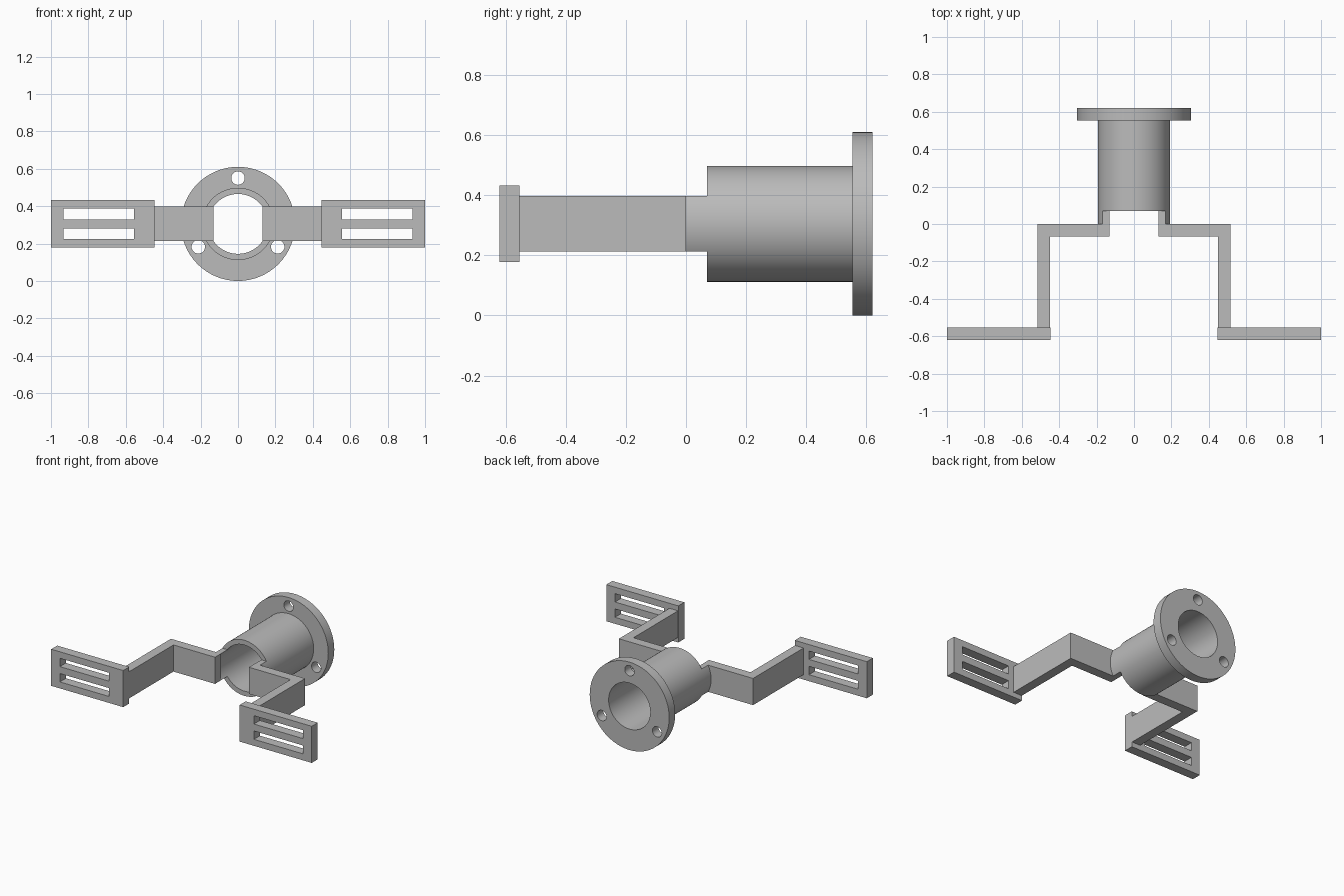
import bpy
import bmesh
from math import cos, sin, pi, radians
from mathutils import Vector

default = bpy.data.objects.get("Cube")
if default:
    bpy.data.objects.remove(default, do_unlink=True)

# Main dimensions
AXIS = 0.305        # height of the hub axis
FRONT, BACK = -0.62, 0.62
THICK = 0.066       # plate thickness
HALF_ARM = 0.0925   # half the strap height

grey = bpy.data.materials.new("plain grey")
grey.use_nodes = True
colour = (0.5, 0.5, 0.5, 1)
grey.diffuse_color = colour
grey.node_tree.nodes["Principled BSDF"].inputs["Base Color"].default_value = colour


def finish(name, bm):
    bmesh.ops.recalc_face_normals(bm, faces=bm.faces)
    mesh = bpy.data.meshes.new(name)
    bm.to_mesh(mesh)
    bm.free()
    mesh.materials.append(grey)
    obj = bpy.data.objects.new(name, mesh)
    bpy.context.collection.objects.link(obj)
    return obj


def prism(name, points, direction):
    """Closed outline pushed along a direction."""
    bm = bmesh.new()
    face = bm.faces.new([bm.verts.new(p) for p in points])
    moved = bmesh.ops.extrude_face_region(bm, geom=[face])["geom"]
    verts = [v for v in moved if isinstance(v, bmesh.types.BMVert)]
    bmesh.ops.translate(bm, verts=verts, vec=Vector(direction))
    return finish(name, bm)


def box(name, x, y, z):
    points = [(x[0], y[0], z[0]), (x[1], y[0], z[0]),
              (x[1], y[0], z[1]), (x[0], y[0], z[1])]
    return prism(name, points, (0, y[1] - y[0], 0))


def rod(name, x, z, radius, y, sides):
    points = [(x + radius * cos(2 * pi * i / sides), y[0],
               z + radius * sin(2 * pi * i / sides)) for i in range(sides)]
    return prism(name, points, (0, y[1] - y[0], 0))


def lathe(name, profile, sides):
    """Ring of (radius, y) profile points around the hub axis."""
    bm = bmesh.new()
    rings = [[bm.verts.new((r * cos(2 * pi * i / sides), y,
                            AXIS + r * sin(2 * pi * i / sides)))
              for i in range(sides)] for r, y in profile]
    for a, b in zip(rings, rings[1:] + rings[:1]):
        for i in range(sides):
            j = (i + 1) % sides
            bm.faces.new((a[i], a[j], b[j], b[i]))
    return finish(name, bm)


def cut(obj, cutters):
    bpy.context.view_layer.objects.active = obj
    for cutter in cutters:
        cutter.hide_render = True
        mod = obj.modifiers.new("cut", 'BOOLEAN')
        mod.operation = 'DIFFERENCE'
        mod.solver = 'EXACT'
        mod.object = cutter
        bpy.ops.object.modifier_apply(modifier=mod.name)
        bpy.data.objects.remove(cutter, do_unlink=True)


# Flanged hub: tube and bolt flange turned as one piece
flange_front = BACK - THICK
hub = lathe("flanged_hub", [(0.16, 0), (0.193, 0), (0.193, flange_front),
                            (0.305, flange_front), (0.305, BACK), (0.16, BACK)], 96)

# Front of the tube trimmed to two side tabs, and three bolt holes
trims = [box("trim", (-0.4, 0.4), (-0.1, 0.07),
             sorted((AXIS + s * HALF_ARM, AXIS + s * 0.4))) for s in (1, -1)]
holes = [rod("bolt_hole", 0.245 * cos(radians(a)), AXIS + 0.245 * sin(radians(a)),
             0.036, (0.5, 0.7), 32) for a in (90, 210, 330)]
cut(hub, trims + holes)

bpy.ops.object.select_all(action='DESELECT')
hub.select_set(True)
bpy.context.view_layer.objects.active = hub
bpy.ops.object.shade_smooth_by_angle(angle=radians(30))

# Bent strap arms and slotted feet on both sides
foot_back = FRONT + THICK
for side, label in ((1, "left"), (-1, "right")):
    outline = [(0.13, 0), (0.515, 0), (0.515, foot_back),
               (0.449, foot_back), (0.449, -THICK), (0.13, -THICK)]
    prism(label + "_arm", [(side * x, y, AXIS - HALF_ARM) for x, y in outline],
          (0, 0, 2 * HALF_ARM))

    foot = box(label + "_foot", sorted((side * 0.447, side)),
               (FRONT, foot_back), (AXIS - 0.127, AXIS + 0.127))
    slots = [box("slot", sorted((side * 0.556, side * 0.933)), (-0.7, -0.5),
                 (AXIS + dz - 0.029, AXIS + dz + 0.029)) for dz in (-0.053, 0.053)]
    cut(foot, slots)
